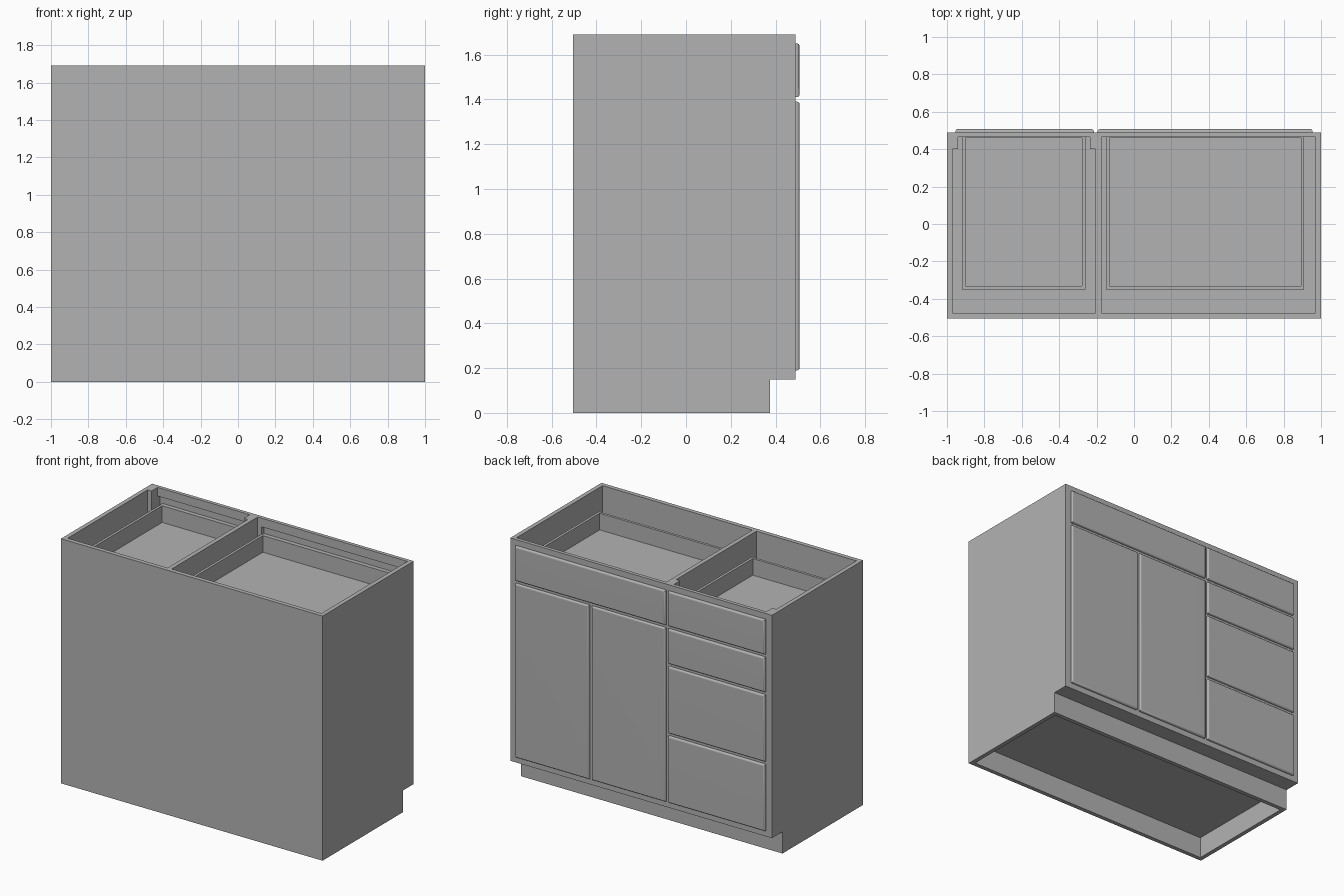
import bpy
import bmesh

cube = bpy.data.objects.get("Cube")
if cube:
    bpy.data.objects.remove(cube, do_unlink=True)

grey = bpy.data.materials.new("cabinet grey")
grey.use_nodes = True
colour = (0.45, 0.45, 0.45, 1)
grey.diffuse_color = colour
grey.node_tree.nodes["Principled BSDF"].inputs["Base Color"].default_value = colour

# Main dimensions
T = 0.03                      # panel thickness
BACK, FACE, FRONT = -0.505, 0.49, 0.507
TOP, KICK, KICK_Y = 1.69, 0.15, 0.375
INNER = FACE - 0.025          # inside of the face frame
DIV = -0.205                  # divider, drawer side


def add(name, bm):
    bmesh.ops.recalc_face_normals(bm, faces=bm.faces)
    mesh = bpy.data.meshes.new(name)
    bm.to_mesh(mesh)
    bm.free()
    mesh.materials.append(grey)
    ob = bpy.data.objects.new(name, mesh)
    bpy.context.collection.objects.link(ob)
    return ob


def box_into(bm, x, y, z):
    verts = bmesh.ops.create_cube(bm, size=1)["verts"]
    for v in verts:
        v.co = [r[0] if c < 0 else r[1] for c, r in zip(v.co, (x, y, z))]


def box(name, x, y, z):
    bm = bmesh.new()
    box_into(bm, x, y, z)
    return add(name, bm)


# Side panels, notched at the toe kick
def side_panel(name, x):
    profile = [(BACK, 0), (KICK_Y, 0), (KICK_Y, KICK),
               (FACE, KICK), (FACE, TOP), (BACK, TOP)]
    bm = bmesh.new()
    face = bm.faces.new([bm.verts.new((x, y, z)) for y, z in profile])
    ext = bmesh.ops.extrude_face_region(bm, geom=[face])["geom"]
    moved = [g for g in ext if isinstance(g, bmesh.types.BMVert)]
    bmesh.ops.translate(bm, verts=moved, vec=(T, 0, 0))
    add(name, bm)


side_panel("right_side", -1)
side_panel("left_side", 1 - T)

# Carcass
IN = 1 - T
box("rear_panel", (-IN, IN), (BACK, BACK + T), (0, TOP))
box("cabinet_floor", (-IN, IN), (BACK + T, INNER), (KICK, KICK + T))
box("toe_kick", (-IN, IN), (KICK_Y - T, KICK_Y), (0, KICK))
box("divider", (DIV, DIV + T), (BACK + T, INNER), (KICK + T, TOP))

# Vertical fillers that carry the drawer runners
box("outer_filler", (-IN, -0.94), (0.4, INNER), (KICK + T, TOP))
box("inner_filler", (-0.235, DIV), (0.4, INNER), (KICK + T, TOP))

# Face frame
bm = bmesh.new()
depth = (INNER, FACE)
for x in ((-IN, -0.94), (-0.235, -0.145), (0.94, IN)):
    box_into(bm, x, depth, (KICK, TOP))
for z in ((KICK, 0.22), (1.63, TOP)):
    box_into(bm, (-0.94, -0.235), depth, z)
    box_into(bm, (-0.145, 0.94), depth, z)
for z in (0.66, 1.14, 1.4):
    box_into(bm, (-0.94, -0.235), depth, (z - T, z + T))
box_into(bm, (-0.145, 0.94), depth, (1.4 - T, 1.4 + T))
box_into(bm, (0.35, 0.41), depth, (0.22, 1.4 - T))
add("face_frame", bm)


# Door and drawer fronts with a rounded outer edge
def front_panel(name, x, z):
    bm = bmesh.new()
    box_into(bm, x, (FACE, FRONT), z)
    rim = [e for e in bm.edges if all(v.co.y > FRONT - 0.001 for v in e.verts)]
    bmesh.ops.bevel(bm, geom=rim, offset=0.012, segments=4,
                    profile=0.5, affect='EDGES')
    ob = add(name, bm)
    bpy.ops.object.select_all(action='DESELECT')
    ob.select_set(True)
    bpy.context.view_layer.objects.active = ob
    bpy.ops.object.shade_smooth_by_angle()
    mod = ob.modifiers.new("flat faces", 'WEIGHTED_NORMAL')
    mod.keep_sharp = True


front_panel("false_front", (-0.195, 0.955), (1.41, 1.65))
front_panel("inner_door", (-0.195, 0.37), (0.19, 1.39))
front_panel("outer_door", (0.39, 0.955), (0.19, 1.39))
ROWS = [(1.41, 1.65), (1.15, 1.39), (0.67, 1.13), (0.19, 0.65)]
for i, z in enumerate(ROWS):
    front_panel(f"drawer_front_{i + 1}", (-0.955, -0.215), z)


# Open drawer boxes
def drawer(name, x0, x1, z0, z1):
    y0, y1, w = -0.35, 0.46, 0.018
    bm = bmesh.new()
    box_into(bm, (x0, x0 + w), (y0, y1), (z0, z1))
    box_into(bm, (x1 - w, x1), (y0, y1), (z0, z1))
    box_into(bm, (x0 + w, x1 - w), (y0, y0 + w), (z0, z1))
    box_into(bm, (x0, x1), (y1, FACE), (z0, z1))
    box_into(bm, (x0 + w, x1 - w), (y0 + w, y1), (z0, z0 + 0.02))
    add(name, bm)


drawer("wide_tray", -0.15, 0.91, 1.44, 1.575)
for i, (low, high) in enumerate(ROWS):
    drawer(f"drawer_box_{i + 1}", -0.92, -0.26, low + 0.03, high - 0.075)
